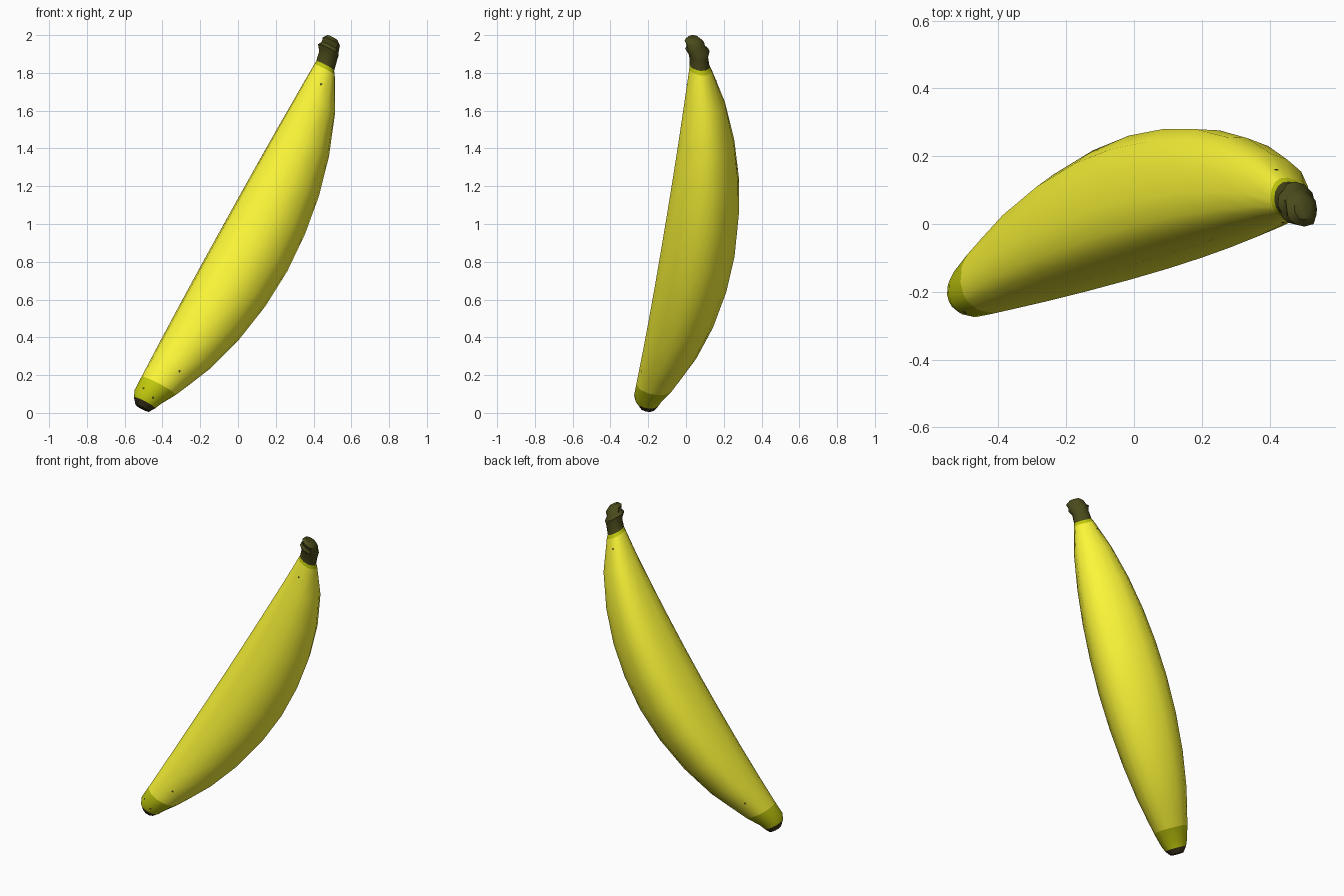
import bpy, bmesh, math, random
from mathutils import Vector
from mathutils.bvhtree import BVHTree

if "Cube" in bpy.data.objects:
    bpy.data.objects.remove(bpy.data.objects["Cube"])

random.seed(4)
# Section frame: D runs along the fruit, U and V span each cross-section
D = Vector((0.457, 0.136, 0.879)).normalized()
U = Vector((0.887, 0, -0.461)).normalized()
V = D.cross(U).normalized()

# Ridged cross-section: inner ridge first, then front face, front ridge, rounded back
SECTION = [(-.008, .1), (.022, .055), (.09, .012), (.2, 0), (.31, .04), (.375, .135), (.392, .21),
           (.355, .29), (.275, .352), (.185, .384), (.1, .388), (.035, .348), (0, .27), (-.015, .175)]


def material(name, rgb):
    m = bpy.data.materials.new(name)
    m.diffuse_color = (*rgb, 1)
    m.use_nodes = True
    m.node_tree.nodes["Principled BSDF"].inputs["Base Color"].default_value = m.diffuse_color
    return m


YELLOW = material("yellow_peel", (.97, .93, .04))
GREEN = material("green_peel", (.54, .59, .004))
BROWN = material("stem_brown", (.07, .07, .012))
BLACK = material("dark_tip", (.045, .035, .012))


def section(s, size, inset=0.0, rounding=0.0):
    """One cross-section at distance s; inset moves it off the straight inner side."""
    t = (s + .07) / 1.9
    base = U * (-.535 + .046 * t + inset) + V * (-.25 + .02 * t + inset) + D * s
    ring = []
    for a, b in SECTION:
        ang = math.atan2(b - .19, a - .19)
        ca, cb = .19 + .2 * math.cos(ang), .19 + .2 * math.sin(ang)
        a += (ca - a) * rounding
        b += (cb - b) * rounding
        ring.append(base + (U * a + V * b) * (size / .4))
    return ring


def loft(name, rings, mat, cap_start=False, cap_end=False, angle=48):
    bm = bmesh.new()
    loops = [[bm.verts.new(p) for p in r] for r in rings]
    n = len(rings[0])
    for lo, hi in zip(loops, loops[1:]):
        for i in range(n):
            j = (i + 1) % n
            bm.faces.new((lo[i], lo[j], hi[j], hi[i]))
    if cap_start:
        bm.faces.new(loops[0][::-1])
    if cap_end:
        bm.faces.new(loops[-1])
    me = bpy.data.meshes.new(name)
    bm.to_mesh(me)
    bm.free()
    me.materials.append(mat)
    ob = bpy.data.objects.new(name, me)
    bpy.context.collection.objects.link(ob)
    bpy.ops.object.select_all(action='DESELECT')
    ob.select_set(True)
    bpy.context.view_layer.objects.active = ob
    bpy.ops.object.shade_smooth_by_angle(angle=math.radians(angle))
    return ob


# Peel: (distance, size, rounding)
profile = [(-.09, .203, .6), (.0, .243, .4), (.13, .298, .2), (.34, .358, .05), (.57, .396, 0),
           (.79, .408, 0), (1.01, .395, 0), (1.22, .362, 0), (1.43, .306, .05),
           (1.64, .224, .25), (1.815, .123, .5)]
peel = loft("peel", [section(s, k, 0, r) for s, k, r in profile], YELLOW)

# Green collars at both ends, and the dark blossom tip
tip_edge = section(-.207, .127, .014, .9)
low = loft("lower_collar", [tip_edge, section(-.17, .158, 0, .8), section(-.09, .203, 0, .6)], GREEN)
loft("blossom_tip", [section(-.238, .08, .04, 1), tip_edge], BLACK, cap_start=True)
neck = section(1.835, .108, 0, .7)
loft("upper_collar", [section(1.815, .123, 0, .5), neck], GREEN)

# Knobbly stem: centre and radius of each ring
stem = [neck]
for c, r in [((.474, .066, 1.890), .053), ((.480, .060, 1.922), .062), ((.487, .052, 1.940), .051),
             ((.496, .043, 1.966), .053), ((.500, .042, 1.986), .030)]:
    ring = []
    for a, b in SECTION:
        ang = math.atan2(b - .19, a - .19)
        ring.append(Vector(c) + (U * math.cos(ang) + V * math.sin(ang)) * r * random.uniform(.92, 1.08))
    stem.append(ring)
loft("stem", stem, BROWN, cap_end=True, angle=40)

# Small specks dropped onto the front and back of the skin
trees = [BVHTree.FromPolygons([v.co for v in o.data.vertices], [p.vertices for p in o.data.polygons])
         for o in (peel, low)]
for x, z, side in [(.44, 1.74, -1), (-.5, .13, -1), (-.41, .14, -1), (-.45, .08, -1),
                   (-.31, .22, -1), (.42, 1.76, 1), (-.42, .24, 1)]:
    for tree in trees:
        hit, normal, _, _ = tree.ray_cast(Vector((x, side * 2, z)), Vector((0, -side, 0)))
        if hit:
            bpy.ops.mesh.primitive_circle_add(vertices=6, radius=.007, fill_type='NGON',
                                              location=hit + Vector((0, side * .002, 0)))
            speck = bpy.context.object
            speck.name = "speck"
            if normal.y * side < 0:
                normal = -normal
            speck.rotation_euler = normal.to_track_quat('Z', 'Y').to_euler()
            speck.data.materials.append(BROWN)
            break
